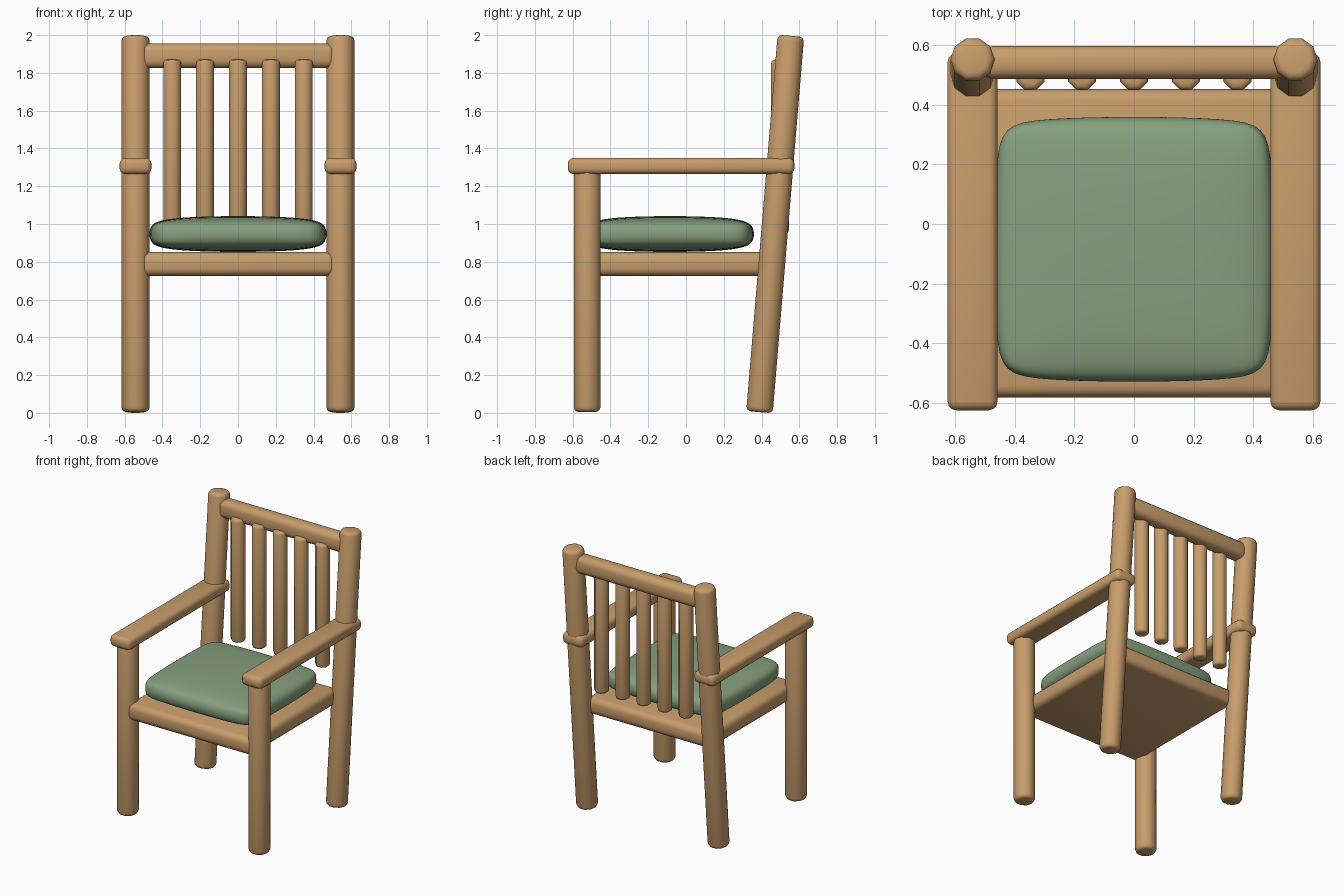
import bpy, bmesh, math
from mathutils import Vector, Matrix

if "Cube" in bpy.data.objects:
    bpy.data.objects.remove(bpy.data.objects["Cube"])


def material(name, color):
    m = bpy.data.materials.new(name)
    m.diffuse_color = (*color, 1)
    m.use_nodes = True
    m.node_tree.nodes["Principled BSDF"].inputs["Base Color"].default_value = m.diffuse_color
    return m


WOOD = material("wood", (0.58, 0.34, 0.15))
FABRIC = material("green_fabric", (0.24, 0.35, 0.21))


def finish(name, bm, mat, angle=65):
    bmesh.ops.recalc_face_normals(bm, faces=bm.faces[:])
    me = bpy.data.meshes.new(name)
    bm.to_mesh(me)
    bm.free()
    me.materials.append(mat)
    ob = bpy.data.objects.new(name, me)
    bpy.context.collection.objects.link(ob)
    bpy.ops.object.select_all(action='DESELECT')
    ob.select_set(True)
    bpy.context.view_layer.objects.active = ob
    bpy.ops.object.shade_smooth_by_angle(angle=math.radians(angle))
    return ob


def pole(name, a, b, r, sides, bevel, turn):
    """Round pole from a to b with softened ends."""
    a, b = Vector(a), Vector(b)
    d = b - a
    bm = bmesh.new()
    bmesh.ops.create_cone(bm, cap_ends=True, segments=sides, radius1=r, radius2=r, depth=d.length)
    rims = [e for e in bm.edges if abs(e.verts[0].co.z - e.verts[1].co.z) < 1e-4]
    bmesh.ops.bevel(bm, geom=rims, offset=bevel, segments=3, profile=0.5, affect='EDGES')
    tilt = Matrix.Rotation(-math.atan2(d.y, d.z), 4, 'X')
    bm.transform(Matrix.Translation((a + b) / 2) @ tilt @ Matrix.Rotation(turn, 4, 'Z'))
    return finish(name, bm, WOOD)


def block(name, center, size, bevel, segments=3, mat=WOOD):
    """Box with rounded edges."""
    bm = bmesh.new()
    bmesh.ops.create_cube(bm, size=1)
    bm.transform(Matrix.Translation(center) @ Matrix.Diagonal((*size, 1)))
    bmesh.ops.bevel(bm, geom=bm.edges[:], offset=bevel, segments=segments, profile=0.5,
                    affect='EDGES')
    return finish(name, bm, mat)


# Legs, leaning back posts and armrests
for side, x in (("left", -0.5425), ("right", 0.5425)):
    pole(f"front_leg_{side}", (x, -0.523, 0.005), (x, -0.523, 1.3), 0.074, 10, 0.025, math.pi / 2)
    pole(f"back_post_{side}", (x, 0.389, 0.004), (x, 0.555, 1.996), 0.074, 10, 0.025, math.pi / 2)
    block(f"armrest_{side}", (x, -0.026, 1.307), (0.168, 1.2, 0.086), 0.03)

# Seat slab and top rail
block("seat", (0, -0.065, 0.788), (1.03, 1.036, 0.125), 0.04)
block("top_rail", (0, 0.543, 1.89), (1.03, 0.11, 0.13), 0.04)

# Upright back slats
for i in range(5):
    x = (i - 2) * 0.174
    pole(f"back_slat_{i + 1}", (x, 0.498, 0.95), (x, 0.498, 1.87), 0.051, 8, 0.02, math.pi / 8)

# Puffy seat cushion
cushion = block("cushion", (0, -0.085, 0.947), (0.95, 0.9, 0.2), 0.065, 1, FABRIC)
sub = cushion.modifiers.new("soften", 'SUBSURF')
sub.levels = sub.render_levels = 3
for p in cushion.data.polygons:
    p.use_smooth = True
